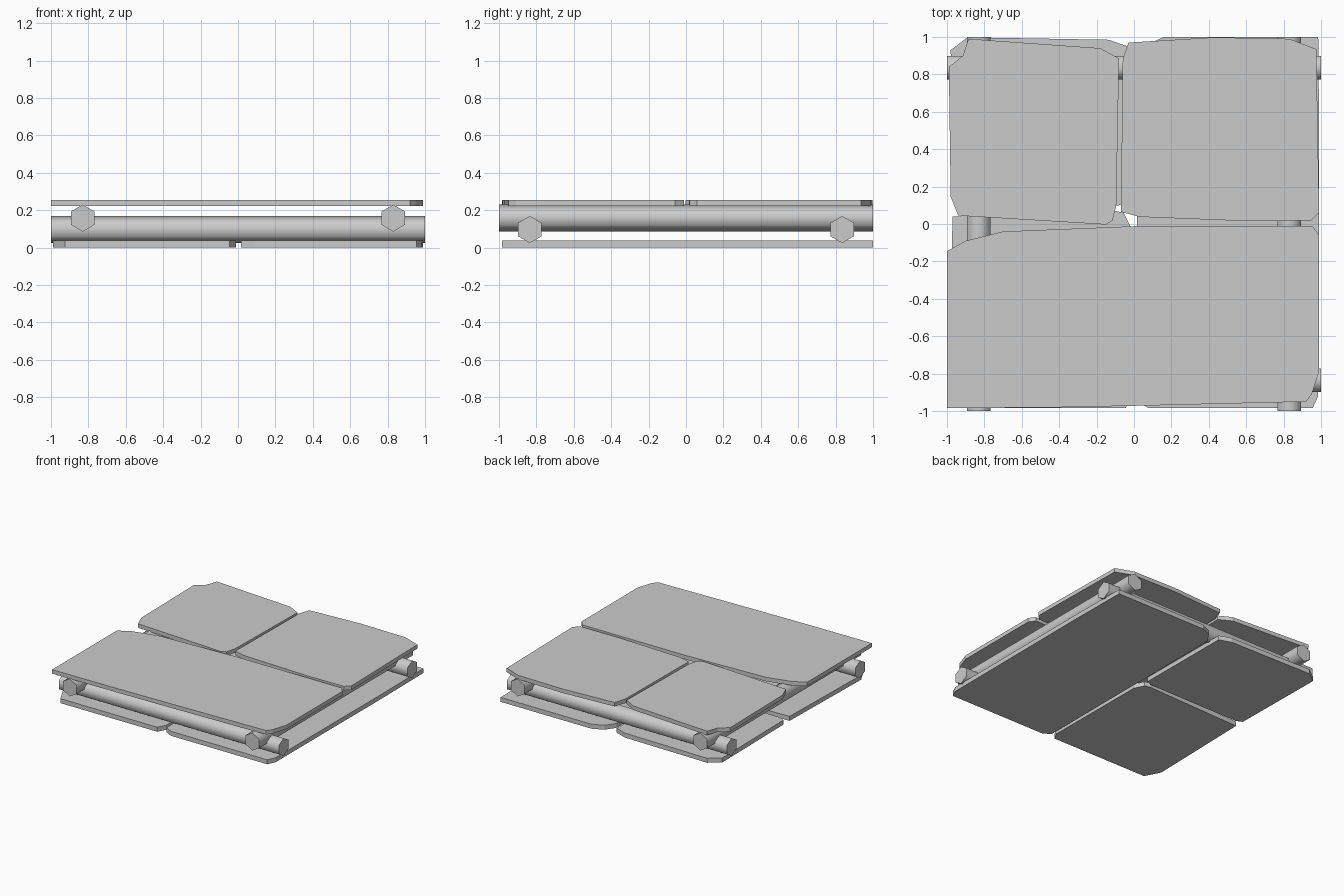
import bpy, bmesh, math

if "Cube" in bpy.data.objects:
    bpy.data.objects.remove(bpy.data.objects["Cube"])


def panel(name, outline, z0, z1):
    """Flat stone-like slab: outline extruded from z0 to z1."""
    bm = bmesh.new()
    base = bm.faces.new([bm.verts.new((x, y, z0)) for x, y in outline])
    res = bmesh.ops.extrude_face_region(bm, geom=[base], use_keep_orig=True)
    for v in res["geom"]:
        if isinstance(v, bmesh.types.BMVert):
            v.co.z = z1
    bmesh.ops.recalc_face_normals(bm, faces=bm.faces)
    me = bpy.data.meshes.new(name)
    bm.to_mesh(me)
    bm.free()
    ob = bpy.data.objects.new(name, me)
    bpy.context.collection.objects.link(ob)
    return ob


def bar(name, location, rotation):
    """Six-sided bar, smooth along its length, flat at the ends."""
    bpy.ops.mesh.primitive_cylinder_add(vertices=6, radius=0.072, depth=2,
                                        location=location, rotation=rotation)
    ob = bpy.context.object
    ob.name = name
    bpy.ops.object.shade_smooth_by_angle(angle=math.radians(65))


# Crossed bars: lower pair along x, upper pair along y
q = math.pi / 2
for s, side in ((-1, "a"), (1, "b")):
    bar("lower_bar_" + side, (0, s * 0.835, 0.097), (q, 0, q))
    bar("upper_bar_" + side, (s * 0.83, 0, 0.158), (q, 0, 0))

# Top slabs: one long along x, two short behind it
TOP = (0.222, 0.255)
panel("top_long_slab", [
    (-1, -0.985), (-0.4, -0.98), (0.1, -0.97), (0.92, -0.95), (0.95, -0.91),
    (0.99, -0.79), (0.99, -0.06), (0.955, -0.012), (0, -0.012),
    (-0.7, -0.04), (-0.9, -0.09), (-1, -0.145)], *TOP)
panel("top_back_left_slab", [
    (-0.99, 0.84), (-0.98, 0.145), (-0.94, 0.045), (-0.15, -0.003),
    (-0.115, 0.018), (-0.095, 0.1), (-0.08, 0.885), (-0.18, 0.94),
    (-0.885, 0.99), (-0.915, 0.9)], *TOP)
panel("top_back_right_slab", [
    (-0.07, 0.065), (0.03, 0.038), (0.62, 0.015), (0.95, 0.02),
    (0.99, 0.06), (0.975, 0.935), (0.83, 0.99), (0.43, 0.998),
    (-0.03, 0.97), (-0.06, 0.88)], *TOP)

# Bottom slabs: one long along y, two short beside it
BOTTOM = (0, 0.037)
panel("bottom_long_slab", [
    (0.015, -0.95), (0.08, -0.985), (0.955, -0.985), (0.985, -0.92),
    (0.99, 0.5), (0.985, 1), (0.16, 1), (0.07, 0.96), (0.015, 0.88)], *BOTTOM)
panel("bottom_front_left_slab", [
    (-0.925, -0.985), (-0.045, -0.985), (-0.01, -0.92), (-0.015, -0.02),
    (-0.055, 0.06), (-0.1, 0.07), (-0.97, 0.04), (-0.99, -0.86)], *BOTTOM)
panel("bottom_back_left_slab", [
    (-0.97, 0.12), (-0.92, 0.095), (-0.08, 0.1), (-0.03, 0.12),
    (-0.035, 0.95), (-0.135, 0.985), (-0.89, 0.998), (-0.98, 0.93)], *BOTTOM)
